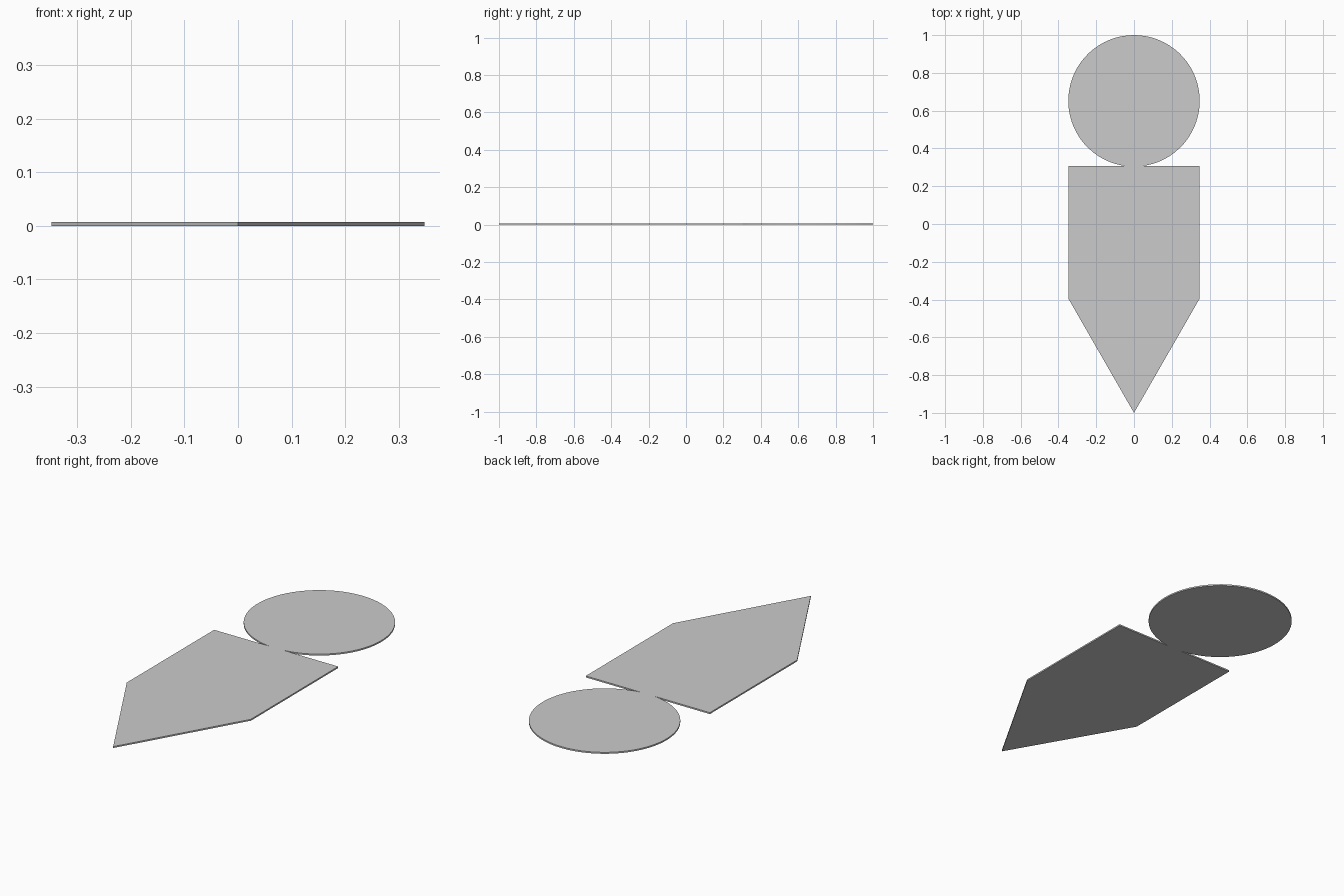
import bpy, bmesh, math

if "Cube" in bpy.data.objects:
    bpy.data.objects.remove(bpy.data.objects["Cube"])

R = 0.348          # half width of disc, square and triangle
CY = 1 - R         # disc centre
SHOULDER = 0.306   # top edge of the square
HIP = -0.394       # where the triangle begins
THICK = 0.0075
SEGS = 64

# One continuous outline: disc arc, then square and triangle, joined at a tiny neck
start = math.asin((SHOULDER - CY) / R)
sweep = math.pi - 2 * start
outline = [(R * math.cos(start + sweep * i / SEGS), CY + R * math.sin(start + sweep * i / SEGS))
           for i in range(SEGS + 1)]
outline += [(-R, SHOULDER), (-R, HIP), (0, -1), (R, HIP), (R, SHOULDER)]

# Extrude the outline into a thin plate
bm = bmesh.new()
face = bm.faces.new([bm.verts.new((x, y, 0)) for x, y in outline])
top = bmesh.ops.extrude_face_region(bm, geom=[face])["geom"]
bmesh.ops.translate(bm, vec=(0, 0, THICK), verts=[v for v in top if isinstance(v, bmesh.types.BMVert)])

# Triangulate the concave caps and face everything outward
bmesh.ops.triangulate(bm, faces=[f for f in bm.faces if len(f.verts) > 4])
bmesh.ops.recalc_face_normals(bm, faces=bm.faces)

mesh = bpy.data.meshes.new("flat_plate")
bm.to_mesh(mesh)
bm.free()
plate = bpy.data.objects.new("flat_plate", mesh)
bpy.context.collection.objects.link(plate)
